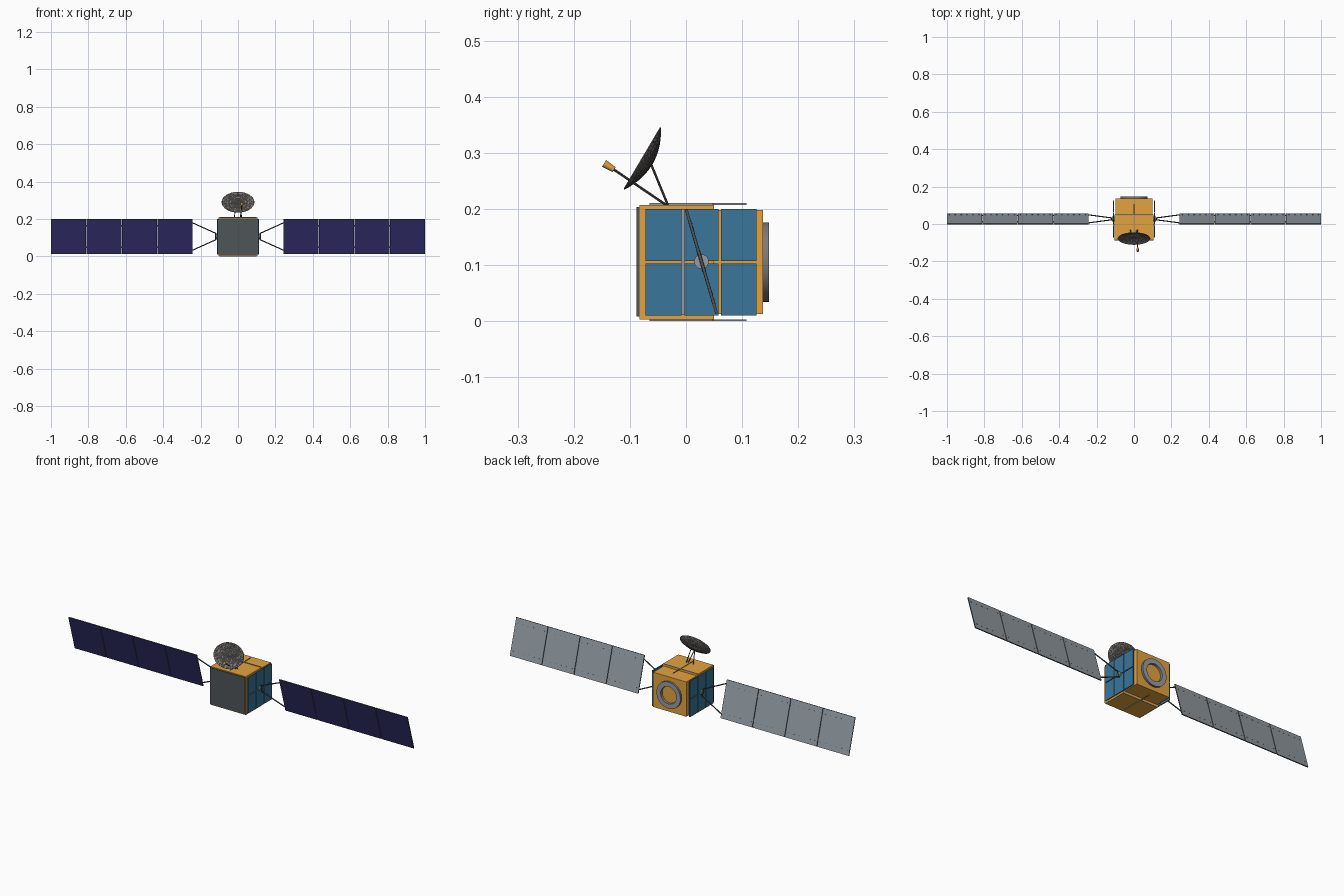
import bpy, bmesh, math
from mathutils import Vector, Matrix

if "Cube" in bpy.data.objects:
    bpy.data.objects.remove(bpy.data.objects["Cube"], do_unlink=True)


def material(name, r, g, b):
    m = bpy.data.materials.new(name)
    m.use_nodes = True
    m.diffuse_color = (r, g, b, 1)
    m.node_tree.nodes["Principled BSDF"].inputs["Base Color"].default_value = (r, g, b, 1)
    return m


GOLD = material("gold foil", 0.77, 0.37, 0.05)
BLUE = material("radiator blue", 0.041, 0.182, 0.33)
NAVY = material("solar cell navy", 0.03, 0.027, 0.145)
GREY = material("panel back grey", 0.28, 0.32, 0.35)
SLATE = material("slate plate", 0.078, 0.092, 0.098)
DARK = material("dark strut", 0.07, 0.073, 0.077)
MESH = material("dish grey", 0.21, 0.195, 0.185)
SILVER = material("silver metal", 0.31, 0.33, 0.36)


def finish(name, bm, *mats, smooth=False):
    bmesh.ops.recalc_face_normals(bm, faces=bm.faces)
    me = bpy.data.meshes.new(name)
    bm.to_mesh(me)
    bm.free()
    for m in mats:
        me.materials.append(m)
    ob = bpy.data.objects.new(name, me)
    bpy.context.collection.objects.link(ob)
    if smooth:
        bpy.ops.object.select_all(action="DESELECT")
        ob.select_set(True)
        bpy.context.view_layer.objects.active = ob
        bpy.ops.object.shade_smooth_by_angle(angle=math.radians(35))
    return ob


def add_box(bm, lo, hi):
    lo, hi = Vector(lo), Vector(hi)
    size = hi - lo
    mat = Matrix.Translation((lo + hi) / 2) @ Matrix.Diagonal((*size, 1))
    bmesh.ops.create_cube(bm, size=1, matrix=mat)


def box(name, lo, hi, mat):
    bm = bmesh.new()
    add_box(bm, lo, hi)
    return finish(name, bm, mat)


def rod(name, a, b, r, mat, r2=None, sides=8):
    a, b = Vector(a), Vector(b)
    d = b - a
    bm = bmesh.new()
    bmesh.ops.create_cone(bm, cap_ends=True, segments=sides, radius1=r,
                          radius2=r if r2 is None else r2, depth=d.length,
                          matrix=Matrix.Translation((a + b) / 2)
                          @ d.to_track_quat("Z", "Y").to_matrix().to_4x4())
    return finish(name, bm, mat, smooth=True)


# Body: tall front section, slightly smaller rear section, slate front plate
MID = 0.105
box("body_front", (-0.104, -0.083, 0.003), (0.104, 0.05, 0.207), GOLD)
box("body_rear", (-0.098, 0.05, 0.013), (0.098, 0.137, 0.198), GOLD)
box("front_plate", (-0.103, -0.088, 0.008), (0.103, -0.083, 0.203), SLATE)

# Thin crossed rails on the top and underside
for label, z0, z1 in (("top", 0.207, 0.21), ("bottom", 0.0, 0.003)):
    box(label + "_long_rail", (-0.0015, -0.065, z0), (0.0015, 0.108, z1), SILVER)
    box(label + "_cross_rail", (-0.1, 0.046, z0), (0.1, 0.05, z1), SILVER)

# Launch ring on the back, turned around the y axis
bm = bmesh.new()
profile = [(0.044, 0.136), (0.046, 0.148), (0.071, 0.148), (0.071, 0.136)]
pts = [bm.verts.new((r, y, MID)) for r, y in profile]
edges = [bm.edges.new(pair) for pair in zip(pts, pts[1:])]
bmesh.ops.spin(bm, geom=pts + edges, cent=(0, 0, MID), axis=(0, 1, 0),
               angle=math.tau, steps=40, use_merge=False)
bmesh.ops.remove_doubles(bm, verts=bm.verts, dist=0.0001)
ring = finish("launch_ring", bm, SILVER, MESH, smooth=True)
for p in ring.data.polygons:
    p.material_index = 0 if abs(p.normal.y) > 0.5 else 1

# Solar wing frame: tilted about x, origin at the hub
TILT = Matrix.Translation((0, 0.0275, 0.106)) @ Matrix.Rotation(math.atan2(0.055, 0.188), 4, "X")
HALF, THICK = 0.0965, 0.0025
INNER, OUTER, GAP = 0.243, 1.0, 0.003
PITCH = (OUTER - INNER + GAP) / 4

for side, s in (("left", 1), ("right", -1)):
    # Blue radiators, standing just off each flank
    for i, (y0, y1) in enumerate(((-0.072, -0.008), (-0.003, 0.058), (0.062, 0.126))):
        for j, (z0, z1) in enumerate(((0.01, 0.103), (0.107, 0.2))):
            box(f"{side}_radiator_{i}_{j}", (s * 0.107, y0, z0), (s * 0.112, y1, z1), BLUE)
    box(side + "_radiator_strip", (s * 0.104, -0.008, 0.012), (s * 0.109, -0.003, 0.2), SILVER)

    # Hub and yoke
    rod(side + "_hub", (s * 0.1, 0.0275, 0.106), (s * 0.118, 0.0275, 0.106), 0.013, SILVER, sides=20)
    rod(side + "_yoke_bar", TILT @ Vector((s * 0.119, 0, -0.02)),
        TILT @ Vector((s * 0.119, 0, 0.02)), 0.003, DARK)
    for end, k in (("upper", 1), ("lower", -1)):
        rod(f"{side}_{end}_yoke_arm", TILT @ Vector((s * 0.119, 0, k * 0.018)),
            TILT @ Vector((s * 0.247, 0, k * 0.078)), 0.003, DARK)

    # Four panels per wing: cells in front, grey behind, slate edges
    for i in range(4):
        x0 = INNER + i * PITCH
        x1 = x0 + PITCH - GAP
        bm = bmesh.new()
        add_box(bm, (s * x0, -THICK, -HALF), (s * x1, THICK, HALF))
        panel = finish(f"{side}_solar_panel_{i}", bm, GREY, NAVY, SLATE)
        for p in panel.data.polygons:
            p.material_index = 1 if p.normal.y < -0.5 else 0 if p.normal.y > 0.5 else 2
        panel.data.transform(TILT)

        # Small fittings in two rows, and hinges to the next panel
        bm = bmesh.new()
        for k in (-1, 1):
            for n in range(6):
                x = s * (x0 + (n + 0.5) * PITCH / 6)
                add_box(bm, (x - 0.003, THICK, k * 0.07 - 0.0008),
                        (x + 0.003, THICK + 0.001, k * 0.07 + 0.0008))
            if i < 3:
                x = s * (x1 + GAP / 2)
                add_box(bm, (x - 0.003, -0.001, k * 0.06 - 0.003),
                        (x + 0.003, THICK + 0.001, k * 0.06 + 0.003))
        finish(f"{side}_panel_fittings_{i}", bm, SLATE).data.transform(TILT)

# Oval dish: rings of a shallow bowl, opening forward and up
axis_angle = math.atan2(0.11, 0.065)
DISH = Matrix.Translation((0, -0.078, 0.29)) @ Matrix.Rotation(axis_angle, 4, "X")


def bowl(bm):
    rings, segs = 7, 36
    centre = bm.verts.new((0, 0, -0.02))
    prev = None
    for r in range(1, rings + 1):
        t = r / rings
        row = [bm.verts.new((0.087 * t * math.cos(a), 0.064 * t * math.sin(a), 0.02 * (t * t - 1)))
               for a in (math.tau * (n + 0.5 * r) / segs for n in range(segs))]
        for n in range(segs):
            m = (n + 1) % segs
            if prev:
                bm.faces.new((prev[n], row[n], prev[m]))
                bm.faces.new((prev[m], row[n], row[m]))
            else:
                bm.faces.new((centre, row[n], row[m]))
        prev = row


bm = bmesh.new()
bowl(bm)
dish = finish("dish_skin", bm, MESH)
dish.data.transform(DISH)
solid = dish.modifiers.new("thickness", "SOLIDIFY")
solid.thickness, solid.offset = 0.0015, 0

# Woven lattice over the dish
bm = bmesh.new()
bowl(bm)
lattice = finish("dish_lattice", bm, MESH)
lattice.data.transform(DISH)
wire = lattice.modifiers.new("ribs", "WIREFRAME")
wire.thickness = 0.0022

# Dish supports, feed boom and feed horn
for side, s in (("left", 1), ("right", -1)):
    rod(side + "_dish_strut", (s * 0.02, -0.032, 0.206), (s * 0.01, -0.062, 0.279), 0.0022, DARK)
rod("feed_boom", (0.012, -0.034, 0.206), (0.02, -0.13, 0.271), 0.0022, DARK)
rod("feed_horn", (0.02, -0.128, 0.27), (0.02, -0.146, 0.281), 0.005, GOLD, r2=0.007, sides=12)
